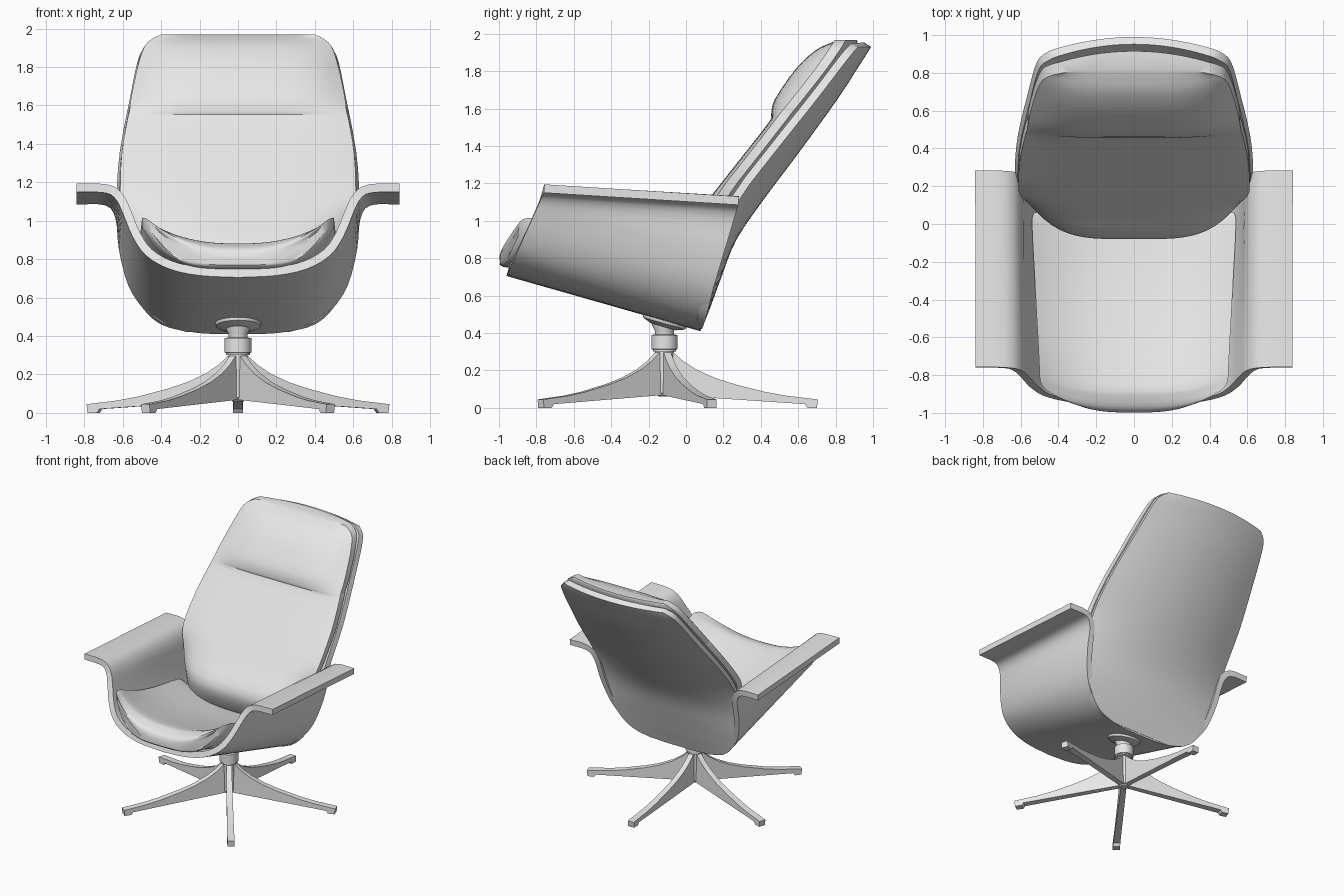
import bpy, bmesh, math
from mathutils import Matrix, Vector

if "Cube" in bpy.data.objects:
    bpy.data.objects.remove(bpy.data.objects["Cube"])

grey = bpy.data.materials.new("light grey")
grey.diffuse_color = (0.8, 0.8, 0.8, 1)
grey.use_nodes = True
grey.node_tree.nodes["Principled BSDF"].inputs["Base Color"].default_value = grey.diffuse_color


def make(name, verts, faces, closed=True):
    me = bpy.data.meshes.new(name)
    me.from_pydata(verts, [], faces)
    if closed:
        bm = bmesh.new()
        bm.from_mesh(me)
        bmesh.ops.recalc_face_normals(bm, faces=bm.faces)
        bm.to_mesh(me)
        bm.free()
    me.materials.append(grey)
    ob = bpy.data.objects.new(name, me)
    bpy.context.collection.objects.link(ob)
    return ob


def spline(pts, n):
    """Catmull-Rom samples through tuples of any length."""
    p = [Vector(q) for q in pts]
    p = [2 * p[0] - p[1]] + p + [2 * p[-1] - p[-2]]
    out = []
    for a, b, c, d in zip(p, p[1:], p[2:], p[3:]):
        for k in range(n):
            t = k / n
            out.append(0.5 * (2 * b + (c - a) * t + (2 * a - 5 * b + 4 * c - d) * t * t
                              + (3 * b - a - 3 * c + d) * t ** 3))
    return out + [p[-2]]


def loft(name, rows, ring):
    """Skin equal-length rows; rings are closed and capped."""
    n = len(rows[0])
    faces = []
    for i in range(len(rows) - 1):
        for j in range(n if ring else n - 1):
            k = (j + 1) % n
            faces.append((i * n + j, i * n + k, (i + 1) * n + k, (i + 1) * n + j))
    if ring:
        faces += [tuple(range(n)), tuple(range((len(rows) - 1) * n, len(rows) * n))]
    return make(name, [v for r in rows for v in r], faces, ring)


def thicken(ob, t):
    m = ob.modifiers.new("thickness", 'SOLIDIFY')
    m.thickness, m.offset, m.use_even_offset = t, 1, True
    bpy.context.view_layer.objects.active = ob
    bpy.ops.object.modifier_apply(modifier=m.name)


def lathe(name, prof, matrix=Matrix(), n=24):
    rows = [[matrix @ Vector((r * math.cos(2 * math.pi * k / n), r * math.sin(2 * math.pi * k / n), z))
             for k in range(n)] for r, z in prof]
    return loft(name, rows, True)


U = [-1 + k / 12 for k in range(25)]

# Seat shell with flared armrests: front profile lofted to a deeper back profile
front = [(0, .705), (.2, .715), (.36, .75), (.48, .82), (.55, .92), (.60, 1.04), (.635, 1.11), (.69, 1.145), (.84, 1.15)]
back = [(0, .41), (.2, .415), (.36, .45), (.48, .53), (.57, .66), (.62, .85), (.637, 1.01), (.69, 1.08), (.84, 1.085)]


def full(half):
    s = spline(half, 3)
    return [(-x, z) for x, z in s[:0:-1]] + [(x, z) for x, z in s]


f = [Vector((x, -.76 - (1.15 - z) * .45, z)) for x, z in full(front)]
b = [Vector((x, .28 - (1.085 - z) * .30, z)) for x, z in full(back)]
seat_shell = loft("seat_shell", [[p.lerp(q, k / 6) for p, q in zip(f, b)] for k in range(7)], False)
thicken(seat_shell, .045)

# Back shell: height, half width, centre depth, forward wrap
rows = spline([(.42, .26, .085, 0), (.46, .40, .10, 0), (.55, .50, .135, .01), (.70, .575, .19, .03),
               (.90, .61, .27, .07), (1.12, .63, .42, .13), (1.36, .615, .60, .13), (1.65, .56, .81, .11),
               (1.82, .525, .92, .09), (1.89, .495, .965, .08), (1.93, .44, .99, .07)], 3)
back_shell = loft("back_shell", [[(w * u, y - c * u * u, z) for u in U] for z, w, y, c in rows], False)
thicken(back_shell, .045)

# Back cushion with headrest bulge: height, half width, rear depth, wrap, front depth
rows = spline([(.60, .40, .10, .01, .03), (.70, .47, .13, .02, -.04), (.85, .52, .18, .05, -.08),
               (1.0, .57, .27, .09, .03), (1.14, .61, .36, .13, .14), (1.35, .605, .52, .13, .305),
               (1.53, .575, .65, .12, .445), (1.57, .565, .68, .12, .455), (1.65, .555, .735, .11, .475),
               (1.81, .52, .84, .09, .585), (1.91, .485, .90, .08, .69), (1.95, .44, .915, .07, .77),
               (1.968, .40, .915, .06, .82)], 3)
rings = []
for z, w, yr, c, yf in rows:
    rim = min(yr - c - .06, yr - c - .01)
    face = [(w * u, rim + (yf - rim) * (1 - u ** 4), z) for u in U]
    rear = [(w * u, yr - c * u * u, z) for u in reversed(U)]
    rings.append(face + rear)
loft("back_cushion", rings, True)

# Seat cushion: depth, half width, bottom, top, side rise
rows = spline([(-.998, .41, .77, .81, .13), (-.98, .46, .755, .85, .15), (-.92, .495, .745, .875, .14),
               (-.85, .50, .73, .875, .13), (-.6, .51, .65, .80, .12), (-.3, .525, .56, .72, .12),
               (0, .54, .49, .66, .12), (.06, .53, .49, .63, .12)], 3)
rings = []
for y, w, zb, zt, rise in rows:
    def yy(u):
        return y + .10 * abs(u) ** 3 * max(0, (-y - .5) / .5)
    top = [(w * u, yy(u), zt + rise * abs(u) ** 2.5) for u in U]
    low = [(w * u, yy(u), zb + (zt + rise - .05 - zb) * u ** 4) for u in reversed(U)]
    rings.append(top + low)
loft("seat_cushion", rings, True)

# Swivel column and tilted mounting plate
HUB = -.115
at = Matrix.Translation((0, HUB, 0))
lathe("column", [(.03, .06), (.045, .08), (.05, .30), (.062, .302), (.062, .312), (.07, .315), (.07, .39),
                 (.05, .392), (.05, .41), (.07, .45), (.07, .48)], at)
tilt = Matrix.Translation((0, HUB, .458)) @ Matrix.Rotation(-math.atan(.3 / 1.04), 4, 'X')
lathe("mounting_plate", [(.07, -.025), (.115, -.008), (.12, .0), (.12, .02)], tilt)

# Five-star base: tapered legs with small foot pads
leg = [(0, .07), (.75, .02), (.765, 0), (.815, 0), (.82, .045), (.65, .065), (.54, .085), (.38, .125),
       (.27, .16), (.17, .205), (.10, .25), (.05, .295), (0, .295)]
n = len(leg)
for k in range(5):
    m = at @ Matrix.Rotation(k * math.tau / 5, 4, 'Z')
    make_rows = [[m @ Vector((s * (.020 + .008 * r), r, z)) for r, z in leg] for s in (-1, 1)]
    loft("base_leg_%d" % (k + 1), make_rows, True)

# Smooth shading with crisp edges
bpy.ops.object.select_all(action='SELECT')
bpy.context.view_layer.objects.active = seat_shell
bpy.ops.object.shade_smooth_by_angle(angle=math.radians(35))
